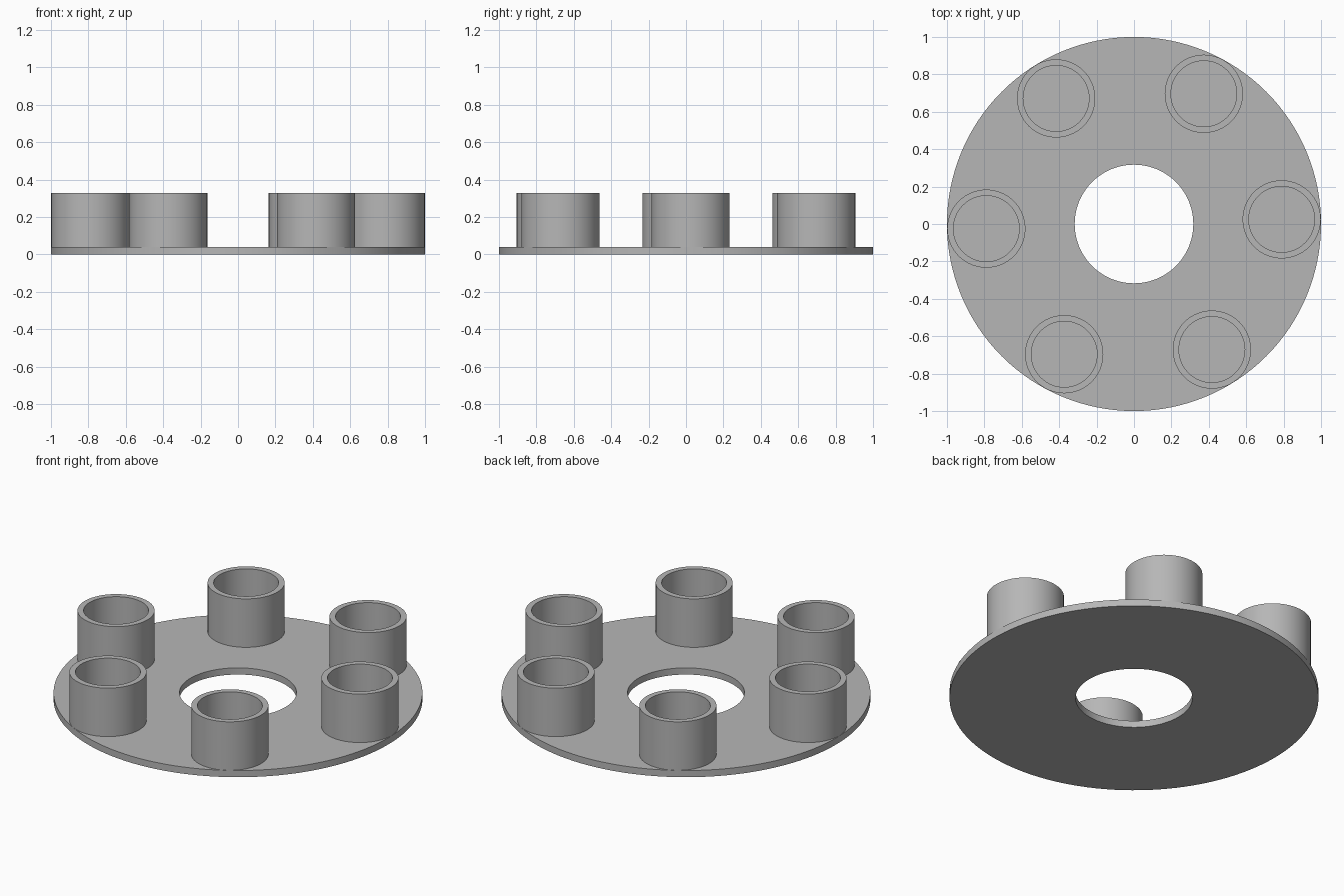
import bpy, bmesh, math

if "Cube" in bpy.data.objects:
    bpy.data.objects.remove(bpy.data.objects["Cube"])

PLATE_TOP = 0.04
CUP_TOP = 0.33
CUP_COUNT = 6
CUP_ORBIT = 0.79
START_ANGLE = math.radians(1.8)

grey = bpy.data.materials.new("plain grey")
grey.diffuse_color = (0.47, 0.47, 0.47, 1)
grey.use_nodes = True
grey.node_tree.nodes["Principled BSDF"].inputs["Base Color"].default_value = grey.diffuse_color


def ring(name, r_in, r_out, z0, z1, segments, location=(0, 0, 0)):
    """Hollow cylinder with a rectangular wall section."""
    bm = bmesh.new()
    section = [(r_in, z0), (r_out, z0), (r_out, z1), (r_in, z1)]
    loops = []
    for i in range(segments):
        a = 2 * math.pi * i / segments
        loops.append([bm.verts.new((r * math.cos(a), r * math.sin(a), z))
                      for r, z in section])
    for i in range(segments):
        a, b = loops[i], loops[(i + 1) % segments]
        for j in range(4):
            k = (j + 1) % 4
            bm.faces.new((a[j], b[j], b[k], a[k]))
    bmesh.ops.recalc_face_normals(bm, faces=bm.faces)
    mesh = bpy.data.meshes.new(name)
    bm.to_mesh(mesh)
    bm.free()
    mesh.materials.append(grey)
    obj = bpy.data.objects.new(name, mesh)
    obj.location = location
    bpy.context.collection.objects.link(obj)
    bpy.ops.object.select_all(action='DESELECT')
    obj.select_set(True)
    bpy.context.view_layer.objects.active = obj
    bpy.ops.object.shade_smooth_by_angle(angle=math.radians(30))
    return obj


# Flat disc with a round centre hole
ring("base_plate", 0.317, 1.0, 0, PLATE_TOP, 128)

# Open cups standing around the rim, sunk slightly into the plate
for n in range(CUP_COUNT):
    a = START_ANGLE + n * 2 * math.pi / CUP_COUNT
    ring(f"cup_{n + 1}", 0.176, 0.209, PLATE_TOP - 0.005, CUP_TOP, 64,
         (CUP_ORBIT * math.cos(a), CUP_ORBIT * math.sin(a), 0))
